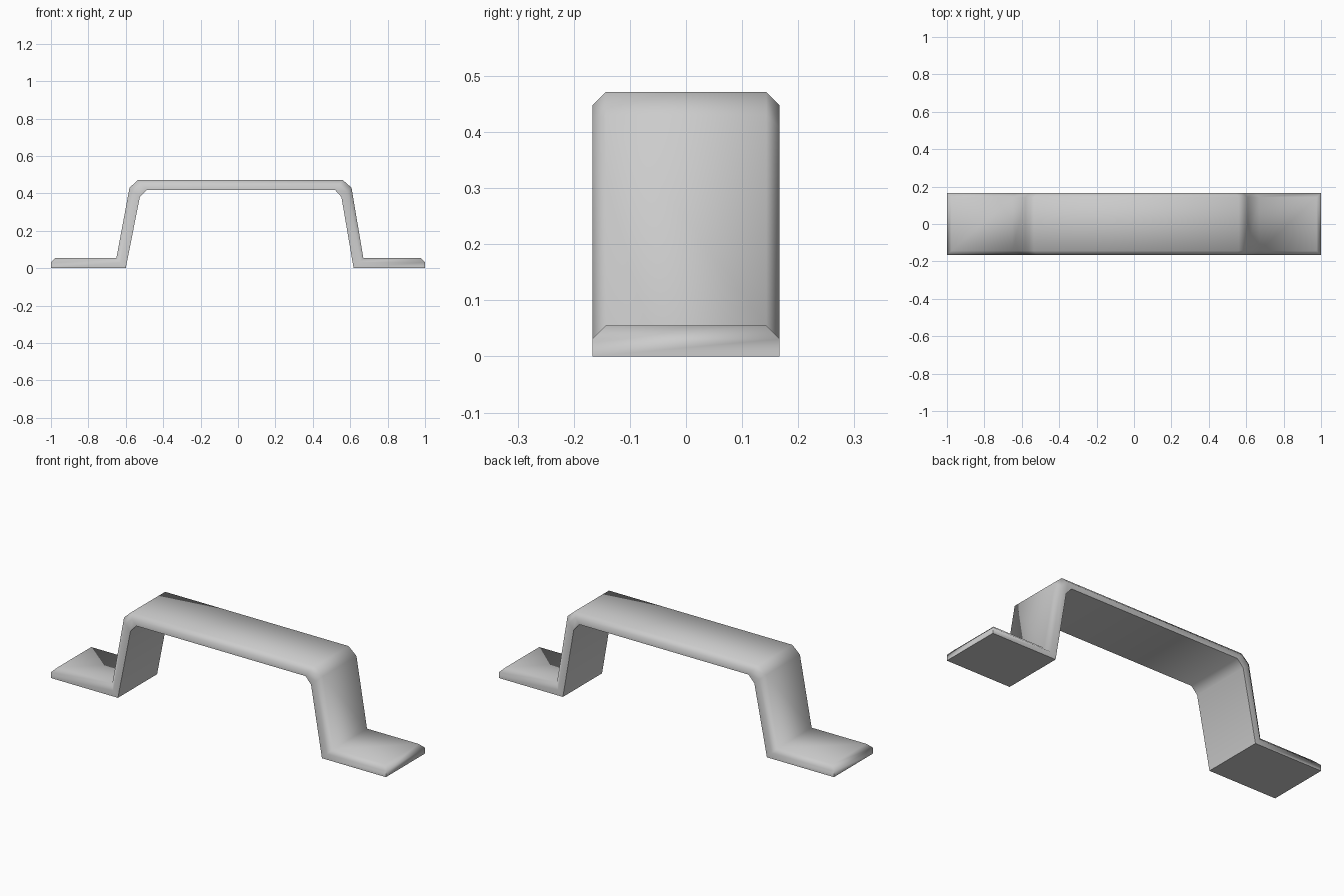
import bpy
import bmesh
import math

cube = bpy.data.objects.get("Cube")
if cube:
    bpy.data.objects.remove(cube, do_unlink=True)

HALF_WIDTH = 0.167
CHAMFER = 0.024
THICK = 0.055

metal = bpy.data.materials.new("grey metal")
metal.use_nodes = True
grey = (0.6, 0.6, 0.6, 1)
metal.diffuse_color = grey
metal.node_tree.nodes["Principled BSDF"].inputs["Base Color"].default_value = grey

# Bends along the strip: (outer x, outer z, inner x, inner z)
bends = [
    (-0.65, THICK, -0.60, 0),
    (-0.58, 0.43, -0.525, 0.38),
    (-0.535, 0.471, -0.49, 0.417),
    (0.56, 0.471, 0.52, 0.417),
    (0.607, 0.43, 0.553, 0.38),
    (0.67, THICK, 0.618, 0),
]

# Each station holds the outer, shoulder and inner points of the section
stations = []
for ox, oz, ix, iz in bends:
    t = CHAMFER / THICK
    shoulder = (ox + (ix - ox) * t, oz + (iz - oz) * t)
    stations.append(((ox, oz), shoulder, (ix, iz)))


def foot_end(side):
    return ((side * (1 - CHAMFER), THICK), (side, THICK - CHAMFER), (side, 0))


stations = [foot_end(-1)] + stations + [foot_end(1)]

# Sweep the chamfered section through the stations
bm = bmesh.new()
rings = []
for outer, shoulder, inner in stations:
    section = [(inner, -HALF_WIDTH), (shoulder, -HALF_WIDTH),
               (outer, CHAMFER - HALF_WIDTH), (outer, HALF_WIDTH - CHAMFER),
               (shoulder, HALF_WIDTH), (inner, HALF_WIDTH)]
    rings.append([bm.verts.new((p[0], y, p[1])) for p, y in section])
for a, b in zip(rings, rings[1:]):
    for i in range(6):
        j = (i + 1) % 6
        bm.faces.new((a[i], a[j], b[j], b[i]))

# Close each foot with an upright end and its chamfer
for ring in (rings[0], rings[-1]):
    bm.faces.new((ring[0], ring[1], ring[4], ring[5]))
    bm.faces.new(ring[1:5])
bmesh.ops.recalc_face_normals(bm, faces=bm.faces)

# Round the chamfers, keep the underside edges crisp
for face in bm.faces:
    face.smooth = True
for edge in bm.edges:
    on_floor = all(v.co.z < 0.001 for v in edge.verts)
    edge.smooth = not on_floor and edge.calc_face_angle() < math.radians(85)

mesh = bpy.data.meshes.new("handle_strip")
bm.to_mesh(mesh)
bm.free()
mesh.materials.append(metal)
handle = bpy.data.objects.new("handle_strip", mesh)
bpy.context.collection.objects.link(handle)
